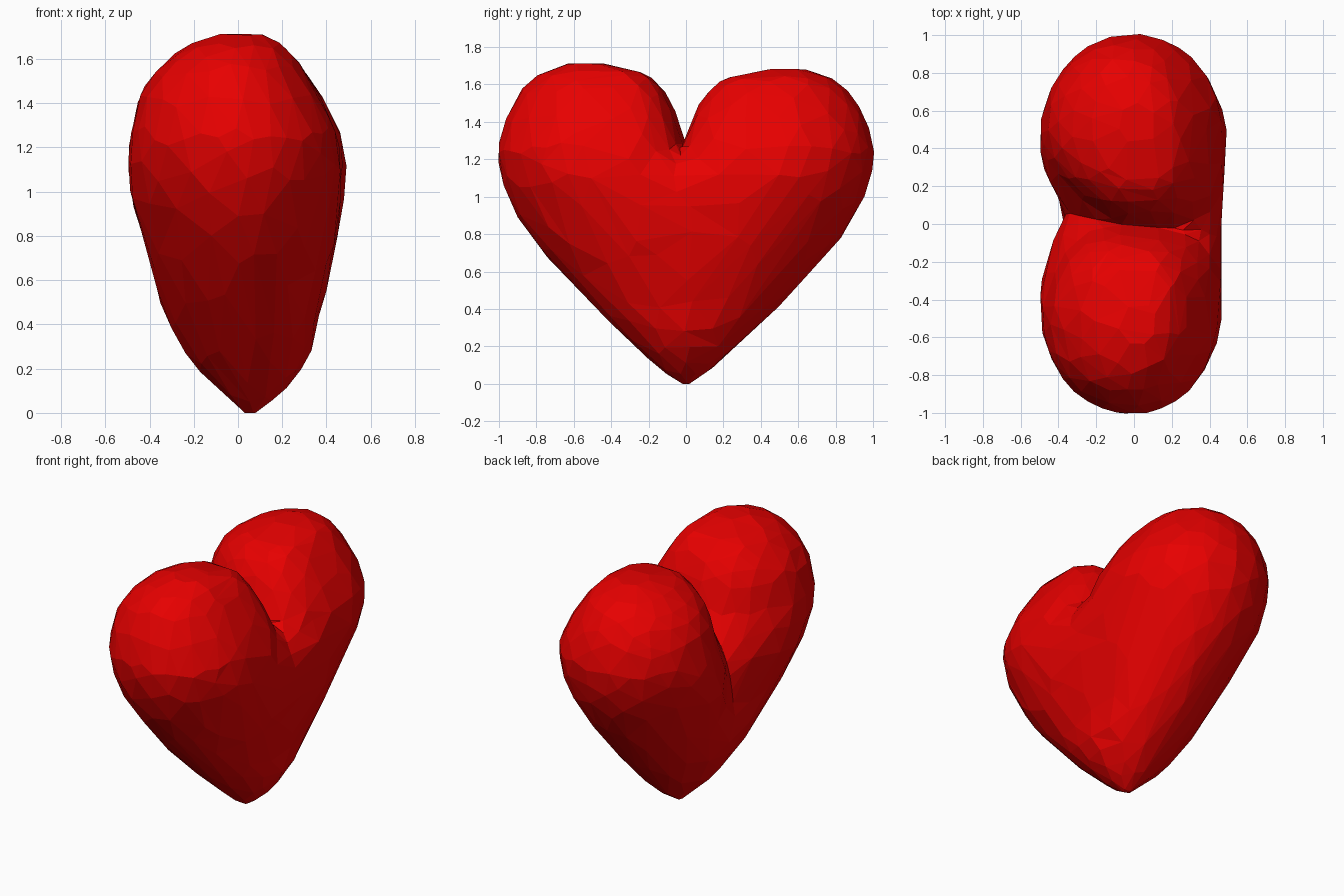
import bpy, bmesh, math, random

if "Cube" in bpy.data.objects:
    bpy.data.objects.remove(bpy.data.objects["Cube"])

random.seed(4)
# Horizontal slices of one lobe: height, inner y, outer y, left x, right x
SLICES = [
    (0.00, -0.02, 0.02, 0.03, 0.08), (0.06, -0.11, 0.11, -0.03, 0.16),
    (0.20, -0.27, 0.27, -0.18, 0.285), (0.40, -0.48, 0.48, -0.315, 0.37),
    (0.60, -0.56, 0.67, -0.395, 0.415), (0.76, -0.52, 0.81, -0.44, 0.45),
    (0.95, -0.32, 0.93, -0.485, 0.475), (1.10, -0.15, 0.985, -0.498, 0.49),
    (1.22, -0.05, 1.005, -0.49, 0.475), (1.30, 0.005, 0.995, -0.475, 0.45),
    (1.40, 0.04, 0.965, -0.45, 0.40), (1.50, 0.085, 0.915, -0.395, 0.335),
    (1.58, 0.145, 0.85, -0.31, 0.275), (1.64, 0.235, 0.76, -0.21, 0.21),
    (1.68, 0.42, 0.64, -0.08, 0.12),
]
SEG = 36


def spow(v, p):
    return math.copysign(abs(v) ** p, v)


def refine(rows):
    """Add a smoothly interpolated slice between each pair."""
    out = []
    for i in range(len(rows) - 1):
        a, b = rows[i], rows[i + 1]
        out.append(a)
        if 0 < i < len(rows) - 2:
            p, q = rows[i - 1], rows[i + 2]
            out.append(tuple((9 * (s + t) - u - v) / 16 for s, t, u, v in zip(a, b, p, q)))
    return out + [rows[-1]]


def slice_ring(bm, z, y0, y1, x0, x1):
    cx, cy = (x0 + x1) / 2, (y0 + y1) / 2
    hx, hy = (x1 - x0) / 2, (y1 - y0) / 2
    ring = []
    for i in range(SEG):
        a = 2 * math.pi * i / SEG
        c, s = math.cos(a), math.sin(a)
        # fuller inner side on +x gives a shallow crease, -x is deeper
        n = 2.0 if c > 0 else (3.1 if s > 0 else 1.9)
        ring.append(bm.verts.new((cx + hx * spow(s, 2 / n), cy + hy * spow(c, 2 / n), z)))
    return ring


# One lobe as a loft, cut at the middle plane
bm = bmesh.new()
rings = [slice_ring(bm, *s) for s in refine(SLICES)]
for lo, hi in zip(rings, rings[1:]):
    for i in range(SEG):
        j = (i + 1) % SEG
        bm.faces.new((lo[i], lo[j], hi[j], hi[i]))
bm.faces.new(rings[0])
bm.faces.new(rings[-1])
bmesh.ops.bisect_plane(bm, geom=bm.verts[:] + bm.edges[:] + bm.faces[:], dist=1e-5,
                       plane_co=(0, 0, 0), plane_no=(0, 1, 0), clear_inner=True)

# Mirror to the second lobe and weld the seam
dup = bmesh.ops.duplicate(bm, geom=bm.verts[:] + bm.edges[:] + bm.faces[:])["geom"]
for v in dup:
    if isinstance(v, bmesh.types.BMVert):
        v.co.y = -v.co.y
bmesh.ops.remove_doubles(bm, verts=bm.verts[:], dist=0.0005)
bmesh.ops.recalc_face_normals(bm, faces=bm.faces[:])

# Soften the crease on the +x side
for _ in range(10):
    soft = [v for v in bm.verts if abs(v.co.y) < 0.25 and v.co.x > 0.22 and 0.3 < v.co.z < 1.27]
    bmesh.ops.smooth_vert(bm, verts=soft, factor=0.5,
                          use_axis_x=True, use_axis_y=True, use_axis_z=True)

# Hand-made asymmetry: front lobe taller and slimmer, cleft slanted, -x crease pressed in
for v in bm.verts:
    x, y, z = v.co
    if y < 0:
        if z > 1.28:
            v.co.z += 0.03 * (z - 1.28) / 0.4
        if x > 0:
            v.co.x *= 1 - 0.05 * min(1, -y / 0.4) * min(1, z)
    ramp = min(1, max(0, (z - 0.6) / 0.4))
    slant = -0.01 - (0.06 if x > 0 else 0.17) * x
    v.co.y += slant * ramp * math.exp(-(y / 0.25) ** 2)
    if x < -0.15:
        v.co.x += 0.065 * math.exp(-(y / 0.22) ** 2 - ((z - 0.85) / 0.25) ** 2)
    if z > 0.1:
        v.co.x += random.uniform(-0.003, 0.003)
        v.co.z += random.uniform(-0.003, 0.003)
bmesh.ops.triangulate(bm, faces=bm.faces[:])

mesh = bpy.data.meshes.new("heart")
bm.to_mesh(mesh)
bm.free()
heart = bpy.data.objects.new("heart", mesh)
bpy.context.collection.objects.link(heart)

# Reduce to irregular flat facets
dec = heart.modifiers.new("facets", "DECIMATE")
dec.ratio = 700 / len(mesh.polygons)

red = bpy.data.materials.new("red")
red.diffuse_color = (0.8, 0.0, 0.0, 1)
red.use_nodes = True
red.node_tree.nodes["Principled BSDF"].inputs["Base Color"].default_value = red.diffuse_color
mesh.materials.append(red)
